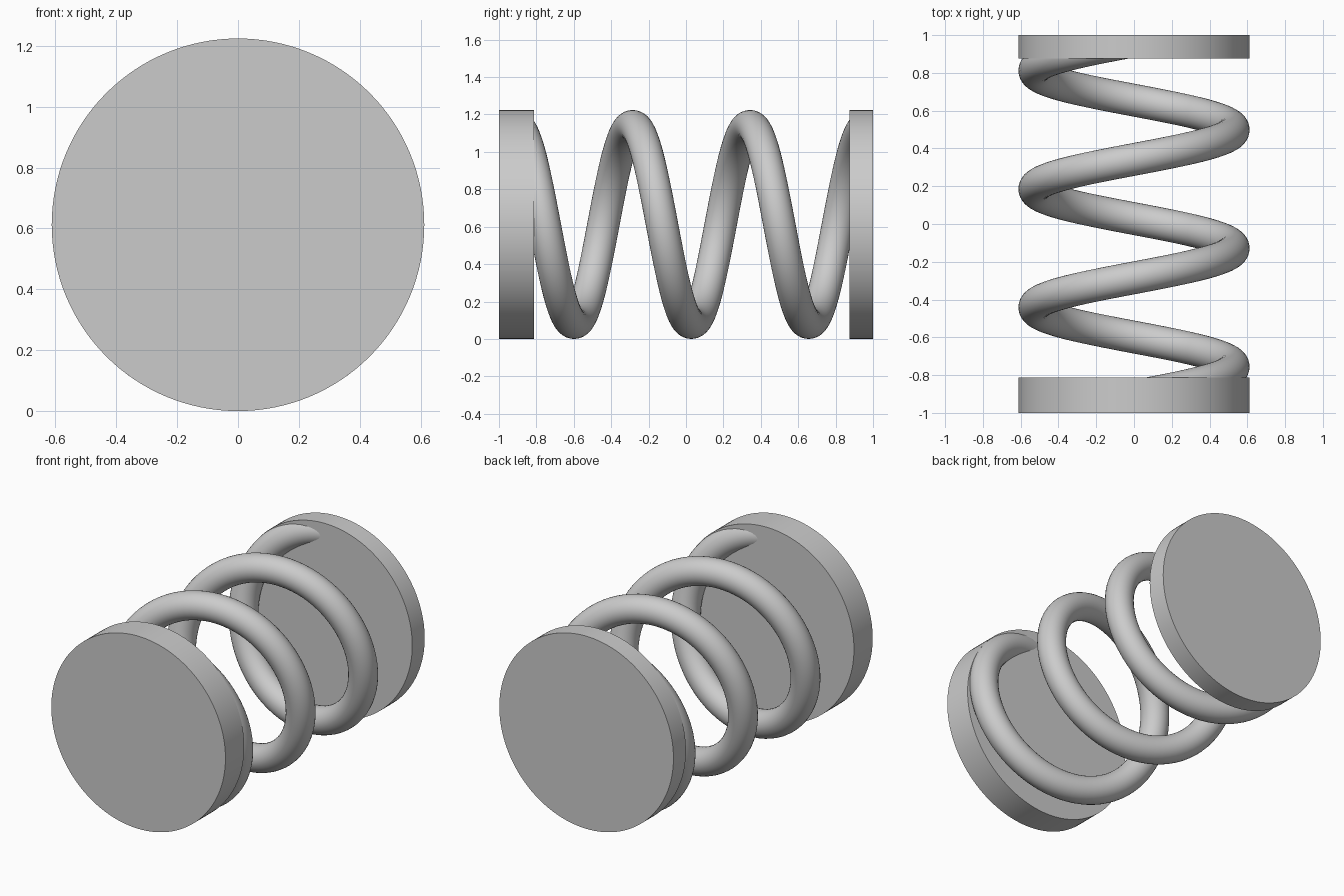
import bpy, bmesh, math
from mathutils import Vector, Matrix

cube = bpy.data.objects.get("Cube")
if cube:
    bpy.data.objects.remove(cube, do_unlink=True)

CENTRE_Z = 0.612
DISC_R = 0.612
WIRE_R = 0.086
COIL_R = DISC_R - WIRE_R
PITCH = 0.627
TOP_Y = -0.285      # a place where the coil passes its highest point

grey = bpy.data.materials.new("plain grey")
grey.use_nodes = True
grey.diffuse_color = (0.6, 0.6, 0.6, 1)
grey.node_tree.nodes["Principled BSDF"].inputs["Base Color"].default_value = (0.6, 0.6, 0.6, 1)


def finish(name, bm):
    bmesh.ops.recalc_face_normals(bm, faces=bm.faces)
    mesh = bpy.data.meshes.new(name)
    bm.to_mesh(mesh)
    bm.free()
    mesh.materials.append(grey)
    obj = bpy.data.objects.new(name, mesh)
    bpy.context.collection.objects.link(obj)
    bpy.ops.object.select_all(action='DESELECT')
    obj.select_set(True)
    bpy.context.view_layer.objects.active = obj
    bpy.ops.object.shade_smooth_by_angle(angle=math.radians(35))
    return obj


def disc(name, y0, y1):
    bm = bmesh.new()
    place = Matrix.Translation((0, (y0 + y1) / 2, CENTRE_Z)) @ Matrix.Rotation(math.pi / 2, 4, 'X')
    bmesh.ops.create_cone(bm, cap_ends=True, segments=128, radius1=DISC_R,
                          radius2=DISC_R, depth=y1 - y0, matrix=place)
    return finish(name, bm)


def coil(name, turns, steps, sides):
    bm = bmesh.new()
    rise = PITCH / (2 * math.pi)
    rings = []
    # Sweep a round section along the helix, starting one turn before TOP_Y
    for i in range(steps + 1):
        a = 2 * math.pi * (turns * i / steps - 1)
        out = Vector((math.sin(a), 0, math.cos(a)))
        along = Vector((COIL_R * math.cos(a), rise, -COIL_R * math.sin(a))).normalized()
        side = along.cross(out)
        mid = out * COIL_R + Vector((0, TOP_Y + rise * a, CENTRE_Z))
        rings.append([bm.verts.new(mid + WIRE_R * (out * math.cos(t) + side * math.sin(t)))
                      for t in (2 * math.pi * k / sides for k in range(sides))])
    for r, s in zip(rings, rings[1:]):
        for k in range(sides):
            n = (k + 1) % sides
            bm.faces.new((r[k], r[n], s[n], s[k]))
    bm.faces.new(rings[0])
    bm.faces.new(rings[-1])
    # Trim the ends flat so they stay inside the discs
    for sign in (-1, 1):
        bmesh.ops.bisect_plane(bm, geom=bm.verts[:] + bm.edges[:] + bm.faces[:],
                               plane_co=(0, sign * 0.97, 0), plane_no=(0, sign, 0),
                               clear_outer=True)
        bmesh.ops.holes_fill(bm, edges=[e for e in bm.edges if e.is_boundary])
    return finish(name, bm)


disc("front_disc", -1.0, -0.812)
disc("back_disc", 0.875, 1.0)
coil("spring_coil", 3, 240, 32)
